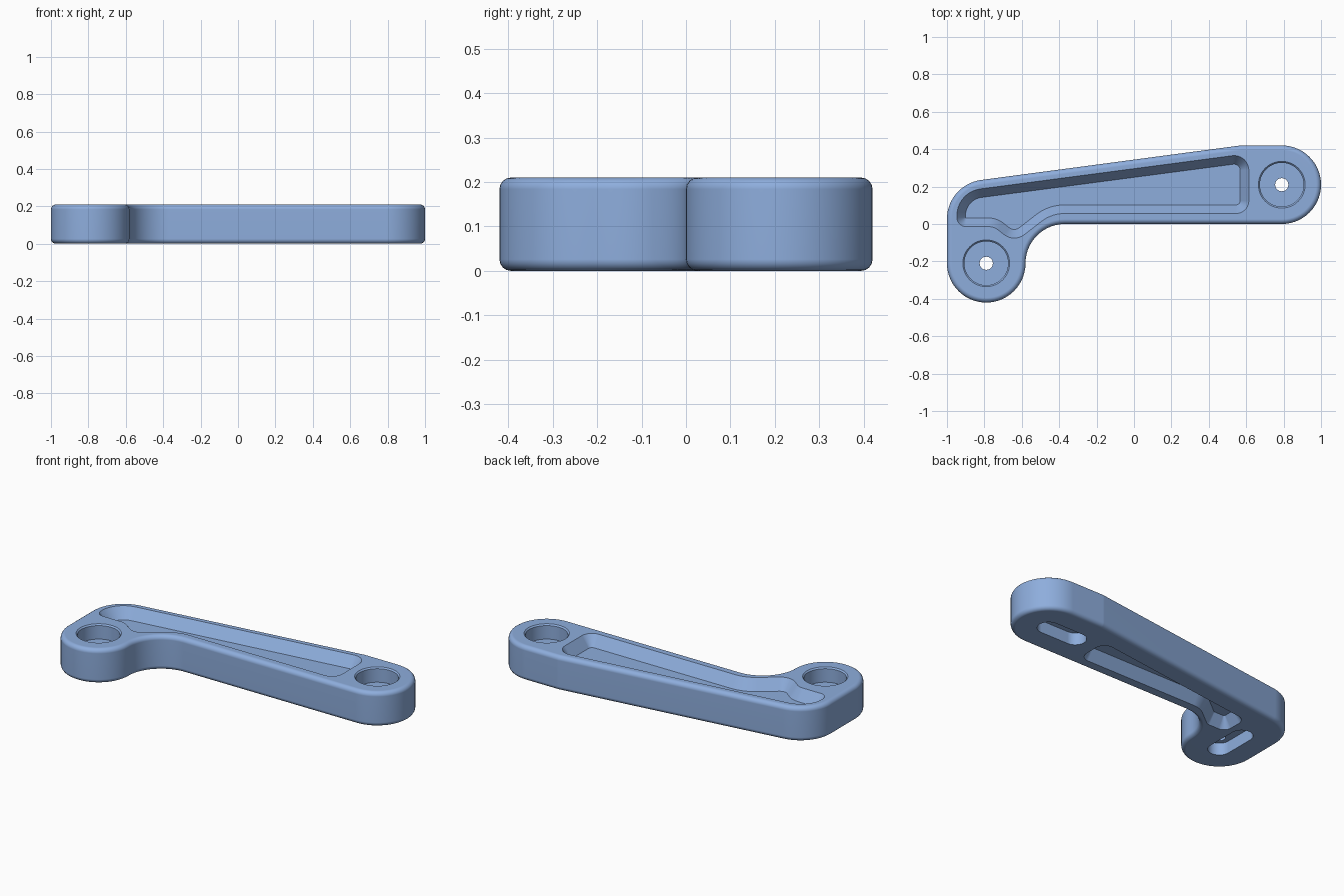
import bpy, bmesh, math
from mathutils import Vector, Matrix

if "Cube" in bpy.data.objects:
    bpy.data.objects.remove(bpy.data.objects["Cube"])

H = 0.21      # plate thickness
SEG = 14      # segments per rounded corner


def rounded(corners, inset=0.0):
    """Counter-clockwise polygon of (x, y, radius), moved inward and filleted."""
    pts, n = [], len(corners)
    for i in range(n):
        a, p, b = (Vector(corners[(i + k) % n][:2]) for k in (-1, 0, 1))
        d1, d2 = (p - a).normalized(), (b - p).normalized()
        n1, n2 = Vector((-d1.y, d1.x)), Vector((-d2.y, d2.x))
        turn = math.atan2(d1.x * d2.y - d1.y * d2.x, d1.dot(d2))
        s = 1 if turn > 0 else -1
        r = max(corners[i][2] - inset * s, 0.002)
        miter = (n1 + n2) / (1 + n1.dot(n2))
        centre = p + miter * (inset + r * s)
        for k in range(SEG + 1):
            pts.append(centre - s * r * (Matrix.Rotation(turn * k / SEG, 2) @ n1))
    return pts


def loft(name, corners, levels):
    """Solid through copies of one outline at (z, inset) levels, bottom to top."""
    bm = bmesh.new()
    rings = [[bm.verts.new((p.x, p.y, z)) for p in rounded(corners, inset)]
             for z, inset in levels]
    m = len(rings[0])
    for lo, hi in zip(rings, rings[1:]):
        for i in range(m):
            j = (i + 1) % m
            bm.faces.new((lo[i], lo[j], hi[j], hi[i]))
    bm.faces.new(rings[0][::-1])
    bm.faces.new(rings[-1])
    bmesh.ops.remove_doubles(bm, verts=bm.verts, dist=2e-5)
    bmesh.ops.recalc_face_normals(bm, faces=bm.faces)
    mesh = bpy.data.meshes.new(name)
    bm.to_mesh(mesh)
    bm.free()
    ob = bpy.data.objects.new(name, mesh)
    bpy.context.collection.objects.link(ob)
    return ob


def box(x0, x1, y0, y1, r):
    return [(x1, y1, r), (x0, y1, r), (x0, y0, r), (x1, y0, r)]


def disc(x, y, r):
    return box(x - r, x + r, y - r, y + r, r)


# Cranked plate with rounded top and bottom edges
outline = [(1, .42, .21), (.57, .42, .08), (-1, .211, .21), (-1, -.42, .21),
           (-.58, -.42, .21), (-.58, 0, .21), (1, 0, .21)]
F = 0.026
angles = [math.radians(22.5 * k) for k in range(5)]
low = [(F * (1 - math.cos(a)), F * (1 - math.sin(a))) for a in angles]
plate = loft("bracket_plate", outline, low + [(H - z, i) for z, i in reversed(low)])

cutters = []

# Large drafted pocket in the top face
top_pocket = [(.615, .378, .08), (-.948, .172, .145), (-.948, -.015, .05),
              (-.75, -.015, .08), (-.64, -.10, .09), (-.44, .055, .2), (.615, .055, .07)]
cutters.append(loft("top_pocket_cutter", top_pocket, [(.145, .047), (H + .01, -.006)]))

# Smaller drafted pocket in the underside
low_pocket = [(.45, .28, .06), (-.69, .13, .06), (-.69, -.04, .05),
              (-.56, -.04, .05), (-.42, .07, .15), (.45, .07, .06)]
cutters.append(loft("lower_pocket_cutter", low_pocket, [(-.01, -.006), (.065, .042)]))

# Counterbores and screw holes at both ends
for side, x, y in (("left", -.79, -.21), ("right", .79, .21)):
    cutters.append(loft(side + "_bore_cutter", disc(x, y, .117),
                        [(.12, 0), (H - .008, 0), (H + .01, -.018)]))
    cutters.append(loft(side + "_hole_cutter", disc(x, y, .035), [(-.05, 0), (.16, 0)]))

# Underside slots running inward from each hole
R = 0.064
cutters.append(loft("left_slot_cutter", box(-.79 - R, -.79 + R, -.21 - R, -.02 + R, R),
                    [(-.05, 0), (.075, 0)]))
cutters.append(loft("right_slot_cutter", box(.60 - R, .79 + R, .21 - R, .21 + R, R),
                    [(-.05, 0), (.075, 0)]))

# Cut everything, then remove the cutters
bpy.context.view_layer.objects.active = plate
plate.select_set(True)
for c in cutters:
    c.hide_render = True
    mod = plate.modifiers.new(c.name, 'BOOLEAN')
    mod.operation, mod.solver, mod.object = 'DIFFERENCE', 'EXACT', c
    bpy.ops.object.modifier_apply(modifier=mod.name)
    bpy.data.objects.remove(c)

# Blue finish
blue = bpy.data.materials.new("blue")
blue.diffuse_color = (0.27, 0.42, 0.72, 1)
blue.use_nodes = True
blue.node_tree.nodes["Principled BSDF"].inputs["Base Color"].default_value = blue.diffuse_color
plate.data.materials.clear()
plate.data.materials.append(blue)

# Smooth fillets, crisp pocket rims
bpy.ops.object.shade_smooth_by_angle(angle=math.radians(28))
wn = plate.modifiers.new("flat_faces", 'WEIGHTED_NORMAL')
wn.keep_sharp = True
